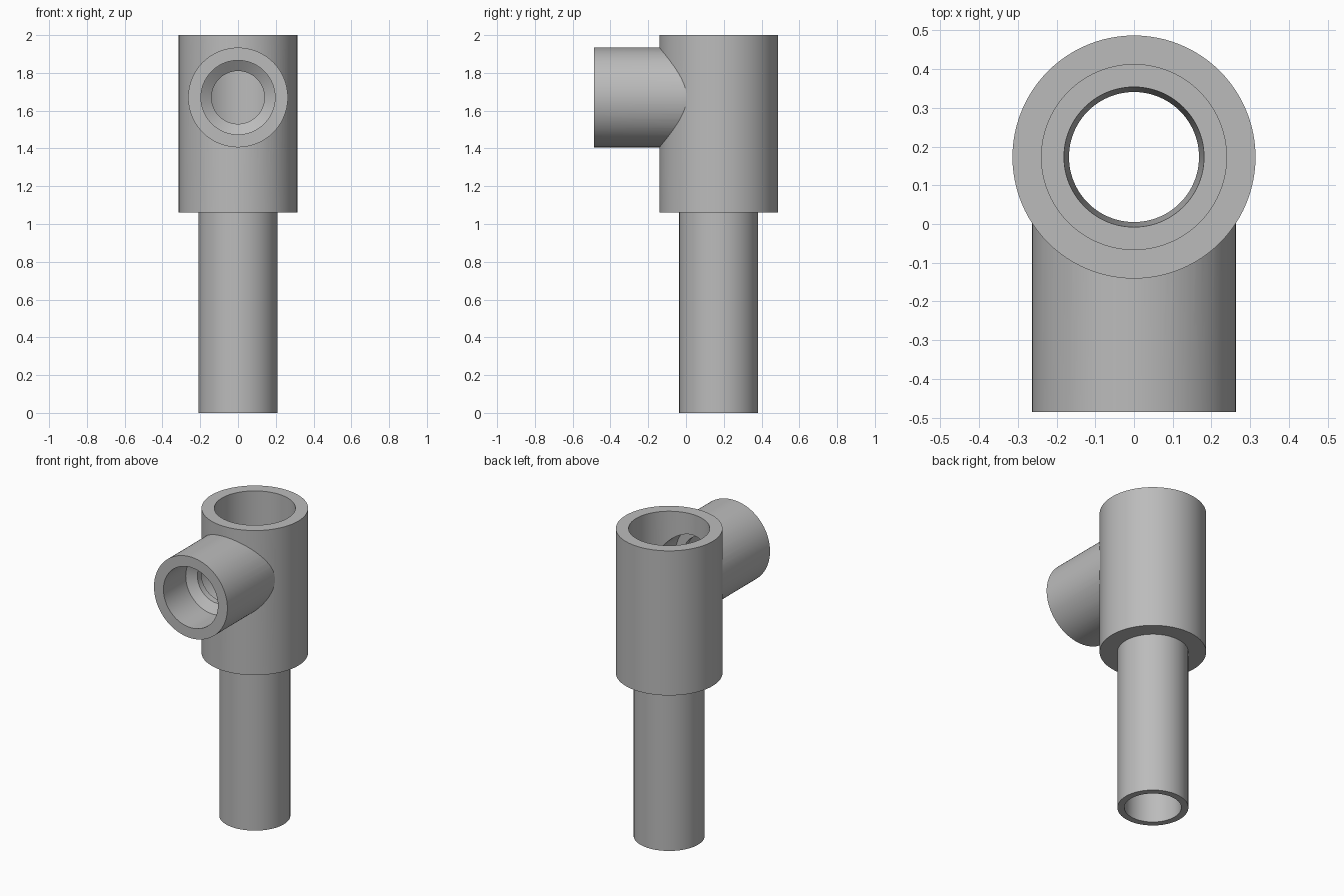
import bpy
import bmesh
import math
from mathutils import Matrix

if "Cube" in bpy.data.objects:
    bpy.data.objects.remove(bpy.data.objects["Cube"], do_unlink=True)

SIDES = 96
AXIS_Y = 0.173      # upright axis of the body
BRANCH_Z = 1.67     # height of the side branch axis

grey = bpy.data.materials.new("plain grey")
grey.use_nodes = True
grey.diffuse_color = (0.5, 0.5, 0.5, 1)
grey.node_tree.nodes["Principled BSDF"].inputs["Base Color"].default_value = (0.5, 0.5, 0.5, 1)


def lathe(name, profile, matrix):
    """Closed solid of revolution; profile holds (radius, height) pairs."""
    bm = bmesh.new()
    rings = []
    for radius, height in profile:
        angles = [2 * math.pi * i / SIDES for i in range(SIDES)]
        rings.append([bm.verts.new((radius * math.cos(a), radius * math.sin(a), height))
                      for a in angles])
    for low, high in zip(rings, rings[1:]):
        for i in range(SIDES):
            j = (i + 1) % SIDES
            bm.faces.new((low[i], low[j], high[j], high[i]))
    bm.faces.new(rings[0][::-1])
    bm.faces.new(rings[-1])
    bm.transform(matrix)
    bmesh.ops.recalc_face_normals(bm, faces=bm.faces)
    mesh = bpy.data.meshes.new(name)
    bm.to_mesh(mesh)
    bm.free()
    mesh.materials.append(grey)
    obj = bpy.data.objects.new(name, mesh)
    bpy.context.collection.objects.link(obj)
    return obj


def combine(target, tool, operation):
    """Apply a boolean and discard the tool."""
    mod = target.modifiers.new(tool.name, "BOOLEAN")
    mod.operation = operation
    mod.solver = "EXACT"
    mod.object = tool
    bpy.context.view_layer.objects.active = target
    bpy.ops.object.modifier_apply(modifier=mod.name)
    bpy.data.objects.remove(tool, do_unlink=True)


upright = Matrix.Translation((0, AXIS_Y, 0))
# Branch heights are measured forward from the upright axis
forward = Matrix.Translation((0, AXIS_Y, BRANCH_Z)) @ Matrix.Rotation(math.pi / 2, 4, "X")

# Outer shape: lower pipe, wide collar and side branch
fitting = lathe("tee_fitting", [(0.209, 0), (0.209, 1.06), (0.314, 1.06), (0.314, 2)], upright)
branch = lathe("side_branch", [(0.264, 0), (0.264, 0.659)], forward)
combine(fitting, branch, "UNION")

# Upright bore: tapered pipe, seat ledge and wide top socket
bore = lathe("upright_bore", [(0.168, -0.1), (0.168, 1.06), (0.181, 1.3), (0.239, 1.3),
                              (0.239, 2.1)], upright)
combine(fitting, bore, "DIFFERENCE")

# Branch bore: socket with a narrow throat
throat = lathe("branch_bore", [(0.196, 0), (0.196, 0.35), (0.14, 0.35), (0.14, 0.39),
                               (0.196, 0.43), (0.196, 0.8)], forward)
combine(fitting, throat, "DIFFERENCE")

# Smooth walls with crisp rims
bpy.ops.object.select_all(action="DESELECT")
fitting.select_set(True)
bpy.context.view_layer.objects.active = fitting
bpy.ops.object.shade_smooth_by_angle(angle=math.radians(25))
